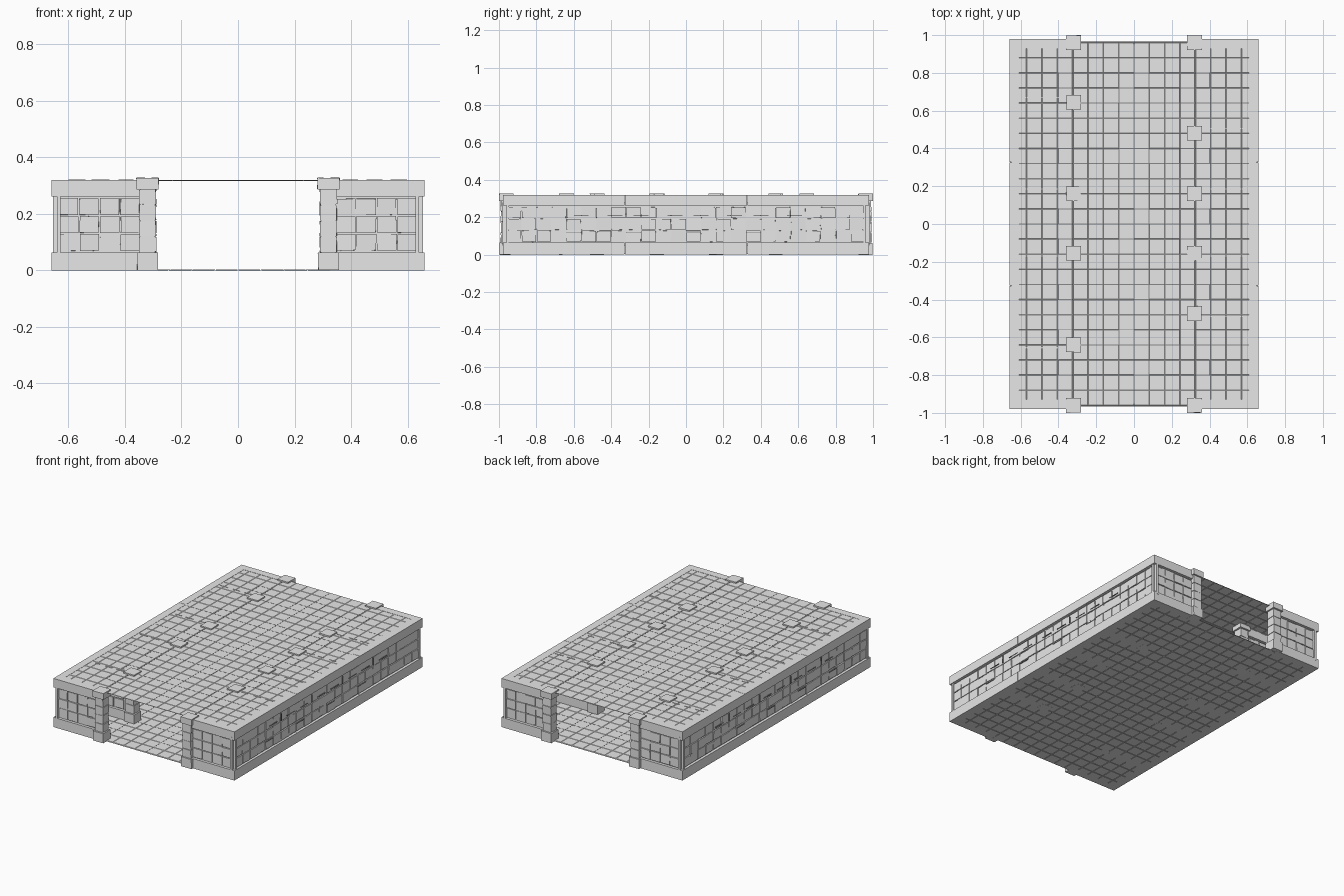
import bpy, bmesh, random
from math import radians
from mathutils import Matrix, Vector

random.seed(4)
cube = bpy.data.objects.get("Cube")
if cube:
    bpy.data.objects.remove(cube, do_unlink=True)


def make_material(name, value):
    mat = bpy.data.materials.new(name)
    mat.use_nodes = True
    colour = (value, value, value, 1)
    mat.diffuse_color = colour
    mat.node_tree.nodes["Principled BSDF"].inputs["Base Color"].default_value = colour
    return mat


STONE = make_material("pale_grey_stone", 0.8)
JOINT = make_material("dark_grey_joint", 0.25)
TILE = 0.08
ROOF_Z = 0.317


def box(bm, lo, hi, jitter=0.0):
    """Add a box between two corners, with optionally uneven corners."""
    lo, hi = Vector(lo), Vector(hi)
    size = hi - lo
    verts = bmesh.ops.create_cube(bm, size=1)["verts"]
    for v in verts:
        v.co = (lo + hi) / 2 + Vector(a * b for a, b in zip(v.co, size))
        v.co += Vector(random.uniform(-jitter, jitter) for _ in range(3))


def finish(bm, name, mat=STONE, place=None):
    if place:
        bm.transform(place)
    mesh = bpy.data.meshes.new(name)
    bm.to_mesh(mesh)
    bm.free()
    mesh.materials.append(mat)
    obj = bpy.data.objects.new(name, mesh)
    bpy.context.collection.objects.link(obj)
    return obj


def wall(name, length, thick, place, columns):
    """Wall along local x: plinth, top band, thin core and uneven stones."""
    bm = bmesh.new()
    half, t = length / 2, thick / 2
    box(bm, (-half, -t + 0.018, 0.05), (half, t - 0.018, 0.28))
    sections = max(1, round(length / 0.64))
    step = length / sections
    for i in range(sections):
        a = -half + i * step
        b = a + step
        box(bm, (a + 0.001, -t, 0), (b - 0.001, t, 0.064))
        box(bm, (a + 0.001, -t, 0.262), (b - 0.001, t, 0.32))
    width = (length - 0.04) / columns
    for row in range(3):
        z = 0.07 + row * 0.063
        for c in range(columns):
            x = -half + 0.02 + c * width
            bump = random.uniform(0.009, 0.013)
            box(bm, (x + 0.002, -t + bump, z), (x + width - 0.002, t - bump, z + 0.058), 0.0015)
    return finish(bm, name, STONE, place)


def pillar(name, x, y):
    """Square pillar with a base, four uneven blocks and a cap."""
    bm = bmesh.new()
    box(bm, (-0.037, -0.037, 0), (0.037, 0.037, 0.063), 0.001)
    for i in range(4):
        z = 0.065 + i * 0.056
        box(bm, (-0.03, -0.03, z), (0.03, 0.03, z + 0.053), 0.0015)
    box(bm, (-0.026, -0.026, 0.05), (0.026, 0.026, 0.3))
    box(bm, (-0.039, -0.039, 0.287), (0.039, 0.039, 0.327), 0.001)
    finish(bm, name, STONE, Matrix.Translation((x, y, 0)))


def tiled_sheet(name, half_x, half_y, z, face_up=True):
    """Thin sheet of square tiles with shallow grooves between them."""
    bm = bmesh.new()
    nx, ny = round(2 * half_x / TILE), round(2 * half_y / TILE)
    bmesh.ops.create_grid(bm, x_segments=nx, y_segments=ny, size=1)
    for v in bm.verts:
        v.co = Vector((v.co.x * half_x, v.co.y * half_y, z))
    if not face_up:
        bmesh.ops.reverse_faces(bm, faces=bm.faces)
    bmesh.ops.inset_individual(bm, faces=list(bm.faces), thickness=0.003, depth=0.0015)
    return finish(bm, name)


def seams(name, z):
    """Dark main joints between the slabs, with small stepped corners."""
    bm = bmesh.new()
    w, h = 0.002, 0.0006

    def strip(x0, y0, x1, y1):
        box(bm, (min(x0, x1) - w, min(y0, y1) - w, z), (max(x0, x1) + w, max(y0, y1) + w, z + h))

    for k in range(-2, 3):
        start = -0.3 if abs(k) == 2 else -0.61
        strip(start, k * 0.32, 0.61, k * 0.32)
    for x in (-0.32, 0, 0.32):
        strip(x, -0.95, x, 0.95)
        side = -TILE if x < 0 else TILE
        for y in (-0.8, -0.4, 0.08, 0.4, 0.8):
            strip(x, y, x + side, y)
            strip(x + side, y, x + side, y + (TILE if y < 0 else -TILE))
        for y in (-0.56, -0.08, 0.4, 0.72):
            strip(x, y, x - TILE, y)
            strip(x - TILE, y, x - TILE, y - TILE)
    finish(bm, name, JOINT)


# Floor and roof
tiled_sheet("floor_top", 0.64, 0.96, 0.003)
tiled_sheet("floor_underside", 0.655, 0.965, 0.0015, face_up=False)
tiled_sheet("roof_top", 0.65, 0.96, ROOF_Z)
tiled_sheet("roof_underside", 0.62, 0.96, ROOF_Z, face_up=False)
seams("floor_seams", 0.0045)
seams("roof_seams", ROOF_Z + 0.0015)

# Outer walls
quarter = Matrix.Rotation(radians(90), 4, "Z")
for side, label in ((1, "left"), (-1, "right")):
    wall(label + "_wall", 1.96, 0.05, Matrix.Translation((side * 0.634, 0, 0)) @ quarter, 24)
    for end, tag in ((-1, "front"), (1, "back")):
        wall(f"{tag}_{label}_wall", 0.33, 0.05, Matrix.Translation((side * 0.49, end * 0.954, 0)), 4)

# Corridor pillars and the partitions behind them
rows = {-1: (-0.64, -0.155, 0.16, 0.645), 1: (-0.475, -0.155, 0.16, 0.48)}
ridges = bmesh.new()
for side, ys in rows.items():
    label = "left" if side > 0 else "right"
    for i, y in enumerate((-0.96,) + ys + (0.96,)):
        pillar(f"{label}_pillar_{i + 1}", side * 0.32, y)
    for i, y in enumerate(ys):
        place = Matrix.Translation((side * 0.485, y, 0)) @ Matrix.Scale(0.99, 4, (0, 0, 1))
        wall(f"{label}_partition_{i + 1}", 0.26, 0.05, place, 3)
        # Broken ridge of stones showing through the roof
        edge = y + (0.025 if y > 0 else -0.015)
        for n in range(3):
            x = side * (0.37 + n * 0.085)
            x2 = x + side * random.uniform(0.04, 0.07)
            box(ridges, (min(x, x2), edge - 0.003, 0.312), (max(x, x2), edge + 0.003, 0.321))
finish(ridges, "roof_ridges")

# Dark gaps in the long walls
gaps = bmesh.new()
for side in (-1, 1):
    for y in (-0.48, -0.16, 0.16, 0.48):
        x = side * 0.649
        box(gaps, (x - 0.003, y - 0.004, 0.2), (x + 0.003, y + 0.004, 0.25))
        for z, shift in ((0.21, 0.1), (0.12, -0.12), (0.21, -0.08)):
            a = y + shift
            box(gaps, (x - 0.003, a - 0.04, z - 0.002), (x + 0.003, a + 0.04, z + 0.002))
finish(gaps, "wall_gaps", JOINT)
